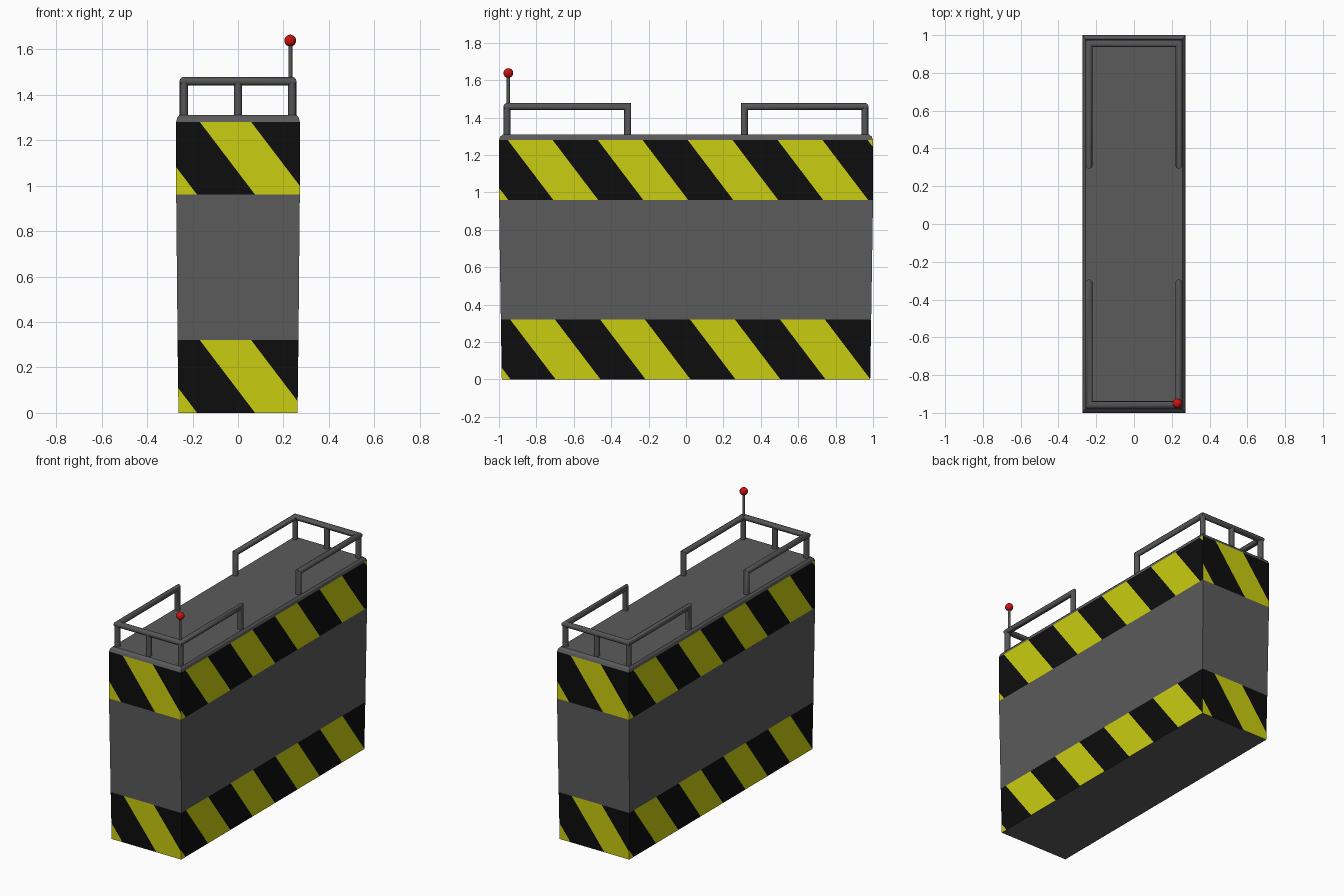
import bpy, bmesh, math
from mathutils import Vector

if "Cube" in bpy.data.objects:
    bpy.data.objects.remove(bpy.data.objects["Cube"])


def material(name, rgb):
    m = bpy.data.materials.new(name)
    m.diffuse_color = (*rgb, 1)
    m.use_nodes = True
    m.node_tree.nodes["Principled BSDF"].inputs["Base Color"].default_value = m.diffuse_color
    return m


GREY = material("dark grey", (0.105, 0.105, 0.105))
BLACK = material("black", (0.004, 0.004, 0.004))
YELLOW = material("warning yellow", (0.59, 0.61, 0.005))
RAIL = material("rail grey", (0.092, 0.092, 0.096))
RED = material("signal red", (0.6, 0.006, 0.006))


def finish(bm, name, mats, smooth=None):
    bmesh.ops.recalc_face_normals(bm, faces=bm.faces)
    me = bpy.data.meshes.new(name)
    bm.to_mesh(me)
    bm.free()
    for m in mats:
        me.materials.append(m)
    ob = bpy.data.objects.new(name, me)
    bpy.context.collection.objects.link(ob)
    if smooth:
        bpy.ops.object.select_all(action='DESELECT')
        ob.select_set(True)
        bpy.context.view_layer.objects.active = ob
        bpy.ops.object.shade_smooth_by_angle(angle=math.radians(smooth))
    return ob


def bridge(bm, a, b):
    n = len(a)
    return [bm.faces.new((a[i], a[(i + 1) % n], b[(i + 1) % n], b[i])) for i in range(n)]


# --- barrier body: stacked rectangles (half x, half y, z), slightly tapered
PROFILE = [(0.262, 0.985, 0), (0.266, 0.99, 0.32), (0.272, 1.0, 0.96),
           (0.272, 1.0, 1.28), (0.268, 0.993, 1.298), (0.258, 0.98, 1.31)]
SIDES = [Vector((0, -1, 0)), Vector((1, 0, 0)), Vector((0, 1, 0)), Vector((-1, 0, 0))]
PERIOD, SLOPE = 0.481, 0.76

bm = bmesh.new()
rings = [[bm.verts.new((sx * x, sy * y, z)) for sx, sy in ((-1, -1), (1, -1), (1, 1), (-1, 1))]
         for x, y, z in PROFILE]
for a, b in zip(rings, rings[1:]):
    bridge(bm, a, b)
bm.faces.new(rings[0][::-1])
bm.faces.new(rings[-1])
bmesh.ops.recalc_face_normals(bm, faces=bm.faces)

# --- hazard stripes: cut both bands along slanted planes, colour every other strip
for z0, z1, shift in ((0, 0.32, 0.013), (0.96, 1.28, 0)):
    for k, n in enumerate(SIDES):
        u = Vector((0, 0, 1)).cross(n)              # rightwards on this side
        short = k % 2 == 0
        start = -0.168 - PERIOD * 2 if short else -0.953 + shift - PERIOD
        width = 0.226 if short else 0.24

        def band():
            return [f for f in bm.faces if f.normal.dot(n) > 0.9
                    and z0 < f.calc_center_median().z < z1]
        for i in range(7):
            for off in (0, width):
                fs = band()
                geom = fs + list({e for f in fs for e in f.edges}) + list({v for f in fs for v in f.verts})
                p = u * (start + i * PERIOD + off) + Vector((0, 0, z1))
                bmesh.ops.bisect_plane(bm, geom=geom, dist=1e-5, plane_co=p,
                                       plane_no=u + Vector((0, 0, SLOPE)))
                bm.normal_update()
        for f in band():
            c = f.calc_center_median()
            s = (c.dot(u) - SLOPE * (z1 - c.z) - start) % PERIOD
            f.material_index = 2 if s < width else 1
finish(bm, "barrier_body", [GREY, BLACK, YELLOW])


# --- mitred tube along a path
def tube(bm, pts, r, sides=10):
    pts = [Vector(p) for p in pts]
    d = (pts[1] - pts[0]).normalized()
    a = d.orthogonal().normalized()
    b = d.cross(a)
    ring = [pts[0] + r * (a * math.cos(t) + b * math.sin(t))
            for t in (math.tau * (i + 0.5) / sides for i in range(sides))]
    prev = [bm.verts.new(c) for c in ring]
    bm.faces.new(prev)
    for i in range(1, len(pts)):
        d = (pts[i] - pts[i - 1]).normalized()
        nxt = (pts[i + 1] - pts[i]).normalized() if i + 1 < len(pts) else d
        n = d + nxt
        ring = [c + d * ((pts[i] - c).dot(n) / d.dot(n)) for c in ring]
        cur = [bm.verts.new(c) for c in ring]
        bridge(bm, prev, cur)
        prev = cur
    bm.faces.new(prev)


# --- guard rails at both ends: looped top bar, corner posts and a middle post
X, Y, YI, ZB, ZT, R = 0.238, 0.957, 0.312, 1.295, 1.459, 0.019
for name, s in (("front_rail", -1), ("back_rail", 1)):
    bm = bmesh.new()
    tube(bm, [(-X, s * YI, ZB), (-X, s * YI, ZT), (-X, s * Y, ZT),
              (X, s * Y, ZT), (X, s * YI, ZT), (X, s * YI, ZB)], R)
    for x in (-X, 0, X):
        tube(bm, [(x, s * Y, ZB), (x, s * Y, ZT)], R * 0.95)
    finish(bm, name, [RAIL], 50)

# --- antenna with a red ball on the front right corner
bm = bmesh.new()
tube(bm, [(0.23, -0.95, 1.46), (0.23, -0.95, 1.63)], 0.009)
finish(bm, "antenna_rod", [RAIL], 50)
bm = bmesh.new()
bmesh.ops.create_uvsphere(bm, u_segments=16, v_segments=10, radius=0.026)
bmesh.ops.translate(bm, verts=bm.verts, vec=(0.23, -0.95, 1.638))
finish(bm, "antenna_ball", [RED], 60)
